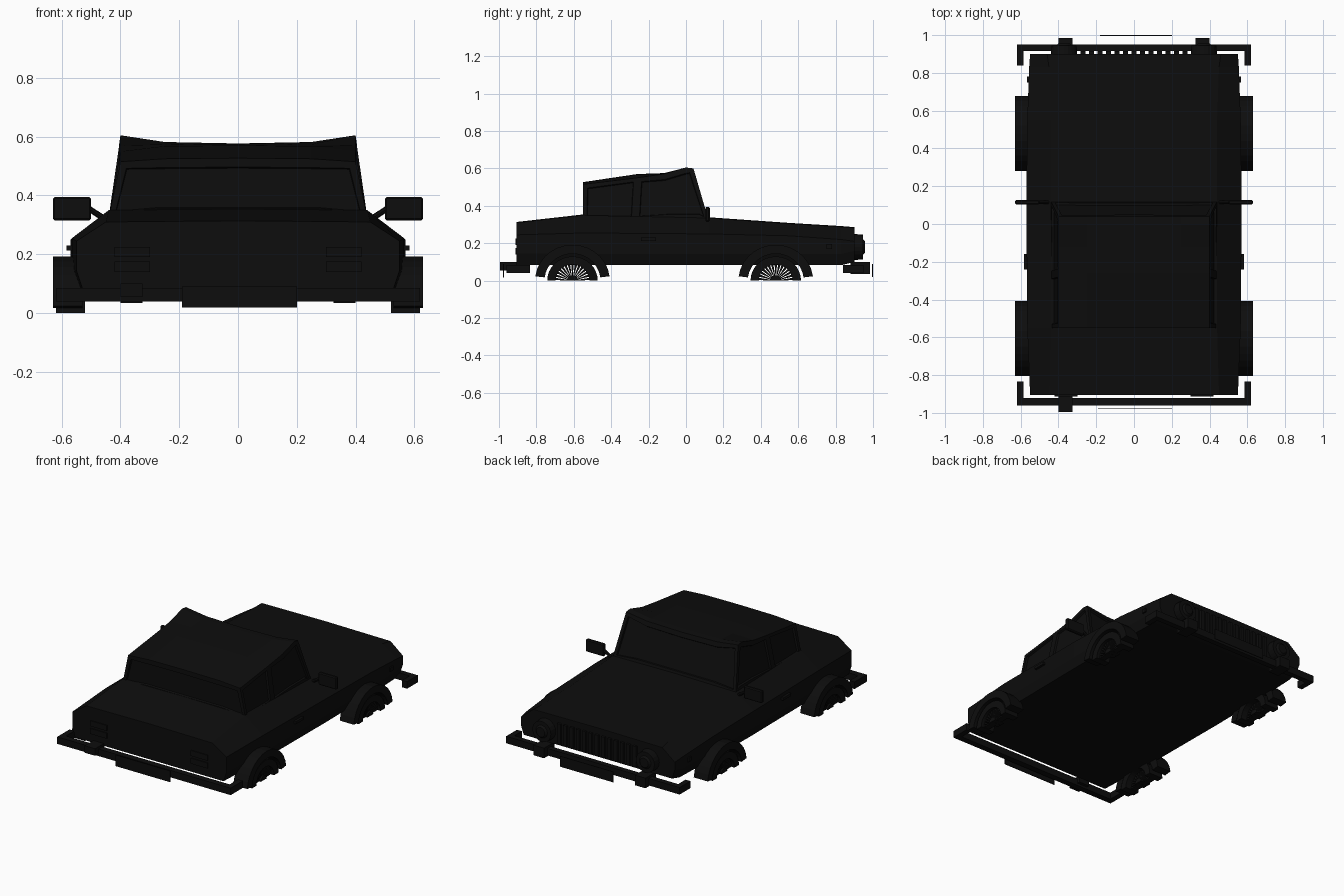
import bpy, bmesh, math
from mathutils import Vector, Matrix

old = bpy.data.objects.get("Cube")
if old:
    bpy.data.objects.remove(old, do_unlink=True)

black = bpy.data.materials.new("near_black")
black.use_nodes = True
tone = (0.004, 0.004, 0.004, 1)
black.diffuse_color = tone
black.node_tree.nodes["Principled BSDF"].inputs["Base Color"].default_value = tone


def finish(name, bm):
    bmesh.ops.recalc_face_normals(bm, faces=bm.faces)
    mesh = bpy.data.meshes.new(name)
    bm.to_mesh(mesh)
    bm.free()
    mesh.materials.append(black)
    obj = bpy.data.objects.new(name, mesh)
    bpy.context.collection.objects.link(obj)
    return obj


def add_box(bm, lo, hi):
    lo, hi = Vector(lo), Vector(hi)
    mat = Matrix.Translation((lo + hi) / 2) @ Matrix.Diagonal((*(hi - lo), 1))
    bmesh.ops.create_cube(bm, size=1, matrix=mat)


def boxes(name, *pairs):
    bm = bmesh.new()
    for lo, hi in pairs:
        add_box(bm, lo, hi)
    return finish(name, bm)


def add_sector(bm, cy, r0, r1, a0, a1, x0, x1, n):
    """Arc-shaped prism around the wheel axis, angles in degrees."""
    rings = []
    for i in range(n + 1):
        a = math.radians(a0 + (a1 - a0) * i / n)
        rings.append([bm.verts.new((x, cy + r * math.cos(a), r * math.sin(a) * 0.96))
                      for x, r in ((x0, r0), (x1, r0), (x1, r1), (x0, r1))])
    for a, b in zip(rings, rings[1:]):
        for k in range(4):
            bm.faces.new((a[k], a[(k + 1) % 4], b[(k + 1) % 4], b[k]))
    bm.faces.new(rings[0])
    bm.faces.new(rings[-1])


# Lower body: cross-sections lofted from tail to nose
# y, half width, bottom, shoulder height, ridge half width, ridge height
stations = [(-0.905, 0.55, 0.085, 0.245, 0.45, 0.31),
            (-0.55, 0.565, 0.083, 0.255, 0.44, 0.35),
            (0.12, 0.57, 0.083, 0.25, 0.44, 0.335),
            (0.55, 0.565, 0.083, 0.24, 0.44, 0.305),
            (0.83, 0.555, 0.083, 0.22, 0.45, 0.288),
            (0.9, 0.55, 0.1, 0.21, 0.46, 0.282)]
bm = bmesh.new()
rings = []
for y, w, zb, zs, rw, rz in stations:
    half = [(w - 0.02, zb), (w, zb + 0.06), (w, zs), (rw, rz)]
    ring = half + [(0, rz + 0.004)] + [(-x, z) for x, z in reversed(half)]
    rings.append([bm.verts.new((x, y, z)) for x, z in ring])
for a, b in zip(rings, rings[1:]):
    for k in range(len(a)):
        j = (k + 1) % len(a)
        bm.faces.new((a[k], a[j], b[j], b[k]))
bm.faces.new(rings[0])
bm.faces.new(rings[-1])
finish("body", bm)

# Cabin: roof grid with raised front corners, walls down to the belt line
# y at belt, y at roof, edge height, inner height, centre height
cab = [(-0.55, -0.55, 0.515, 0.525, 0.527),
       (-0.27, -0.26, 0.55, 0.568, 0.57),
       (-0.08, -0.12, 0.57, 0.574, 0.575),
       (0.07, 0.0, 0.605, 0.582, 0.577),
       (0.12, 0.04, 0.6, 0.58, 0.575)]
xs = (-0.4, -0.25, 0, 0.25, 0.4)
bm = bmesh.new()
roof, base = [], []
for i, (yb, yr, ze, zi, zc) in enumerate(cab):
    roof.append([bm.verts.new((x, yr, z)) for x, z in zip(xs, (ze, zi, zc, zi, ze))])
    end = i in (0, len(cab) - 1)
    base.append([bm.verts.new((x * 1.1, yb, 0.325)) if end or abs(x) == 0.4 else None
                 for x in xs])
for r, s in zip(roof, roof[1:]):
    for k in range(4):
        bm.faces.new((r[k], r[k + 1], s[k + 1], s[k]))
windows = []
for i in (0, -1):
    windows.append([bm.faces.new((base[i][k], base[i][k + 1], roof[i][k + 1], roof[i][k]))
                    for k in range(4)])
for k in (0, -1):
    side = [bm.faces.new((base[i][k], base[i + 1][k], roof[i + 1][k], roof[i][k]))
            for i in range(len(cab) - 1)]
    windows += [side[:1], side[1:]]
bm.faces.new(base[0] + [base[i][-1] for i in range(1, 4)] + base[-1][::-1]
             + [base[i][0] for i in (3, 2, 1)])
bmesh.ops.recalc_face_normals(bm, faces=bm.faces)
for pane in windows:
    bmesh.ops.inset_region(bm, faces=pane, thickness=0.03, depth=0)
    bmesh.ops.inset_region(bm, faces=pane, thickness=0.004, depth=-0.012)
finish("cabin", bm)

# Wheels with thin spokes, and flared arches
for end, cy in (("rear", -0.607), ("front", 0.48)):
    for side, s in (("left", 1), ("right", -1)):
        bm = bmesh.new()
        add_sector(bm, cy, 0.09, 0.135, 0, 180, s * 0.52, s * 0.62, 16)
        add_sector(bm, cy, 0.001, 0.03, 0, 180, s * 0.54, s * 0.61, 8)
        for k in range(15):
            add_sector(bm, cy, 0.028, 0.092, k * 12 + 2, k * 12 + 10,
                       s * 0.56, s * 0.6, 1)
        finish(f"{end}_{side}_wheel", bm)
        bm = bmesh.new()
        add_sector(bm, cy, 0.15, 0.2, 7, 173, s * 0.53, s * 0.63, 14)
        finish(f"{end}_{side}_arch", bm)

# Bumpers with wrapped ends, overriders and blank plates
for name, y0, y1, yi, z0, z1 in (("rear_bumper", -0.96, -0.92, -0.835, 0.04, 0.085),
                                 ("front_bumper", 0.95, 0.915, 0.84, 0.04, 0.085)):
    parts = [((-0.62, y0, z0), (0.62, y1, z1))]
    for s in (1, -1):
        parts.append(((s * 0.62, y0, z0), (s * 0.585, yi, z1)))
    boxes(name, *parts)
boxes("rear_overrider", ((-0.4, -0.995, 0.055), (-0.325, -0.9, 0.1)))
boxes("front_overriders", *[((s * 0.4, 0.88, 0.035), (s * 0.325, 0.985, 0.1))
                            for s in (1, -1)])
boxes("rear_plate", ((-0.19, -0.978, 0.018), (0.2, -0.973, 0.09)))
boxes("front_plate", ((-0.18, 0.995, 0.02), (0.2, 1.0, 0.088)))

# Round headlights and slatted grille
for side, s in (("left", 1), ("right", -1)):
    bm = bmesh.new()
    turn = Matrix.Translation((s * 0.37, 0.92, 0.18)) @ Matrix.Rotation(-math.pi / 2, 4, 'X')
    bmesh.ops.create_cone(bm, cap_ends=True, segments=20, radius1=0.07, radius2=0.066,
                          depth=0.05, matrix=turn)
    bmesh.ops.create_cone(bm, cap_ends=True, segments=20, radius1=0.055, radius2=0.03,
                          depth=0.025, matrix=Matrix.Translation((0, 0.024, 0)) @ turn)
    finish(f"{side}_headlight", bm)
boxes("grille", *[((x * 0.045 - 0.012, 0.89, 0.11), (x * 0.045 + 0.012, 0.915, 0.245))
                  for x in range(-6, 7)])

# Tail lights made of horizontal slats
for side, s in (("left", 1), ("right", -1)):
    boxes(f"{side}_tail_light", *[((s * 0.42, -0.912, z), (s * 0.3, -0.9, z + 0.035))
                                  for z in (0.14, 0.19)])

# Wing mirrors, door handles and side markers
for side, s in (("left", 1), ("right", -1)):
    mirror = boxes(f"{side}_mirror", ((s * 0.5, 0.103, 0.315), (s * 0.63, 0.127, 0.395)))
    bev = mirror.modifiers.new("soft_edges", 'BEVEL')
    bev.width = 0.006
    bm = bmesh.new()
    a, b = Vector((s * 0.43, 0.115, 0.305)), Vector((s * 0.515, 0.115, 0.36))
    rot = (b - a).to_track_quat('Z', 'Y').to_matrix().to_4x4()
    bmesh.ops.create_cone(bm, cap_ends=True, segments=8, radius1=0.01, radius2=0.01,
                          depth=(b - a).length, matrix=Matrix.Translation((a + b) / 2) @ rot)
    finish(f"{side}_mirror_arm", bm)
    boxes(f"{side}_door_handle", ((s * 0.56, -0.24, 0.213), (s * 0.583, -0.16, 0.23)))
    boxes(f"{side}_side_marker", ((s * 0.545, 0.75, 0.17), (s * 0.566, 0.78, 0.195)))
